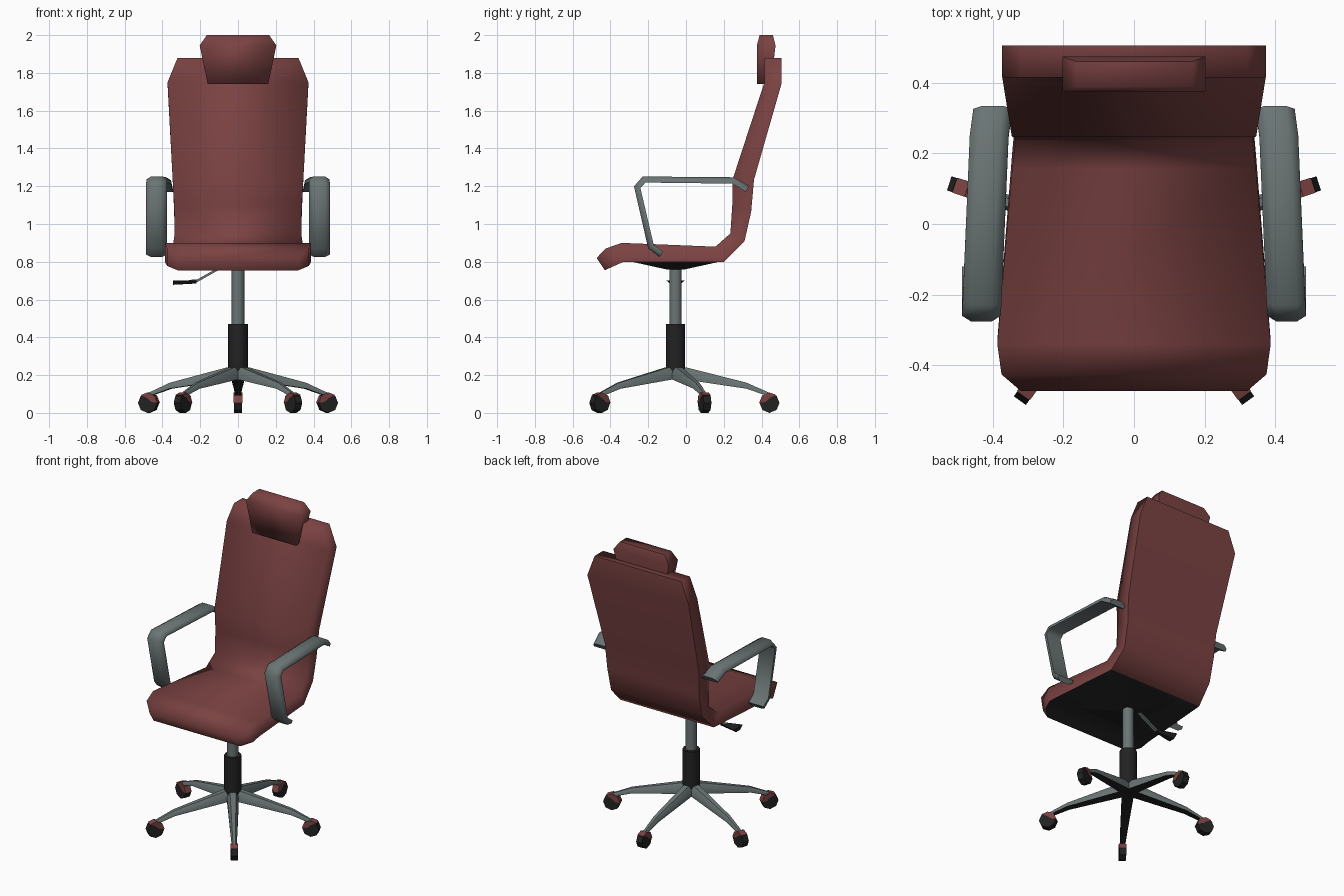
import bpy, bmesh, math
from mathutils import Vector, Matrix

if "Cube" in bpy.data.objects:
    bpy.data.objects.remove(bpy.data.objects["Cube"])


def material(name, rgb):
    m = bpy.data.materials.new(name)
    m.diffuse_color = (*rgb, 1)
    m.use_nodes = True
    m.node_tree.nodes["Principled BSDF"].inputs["Base Color"].default_value = m.diffuse_color
    return m


RED = material("red leather", (0.20, 0.055, 0.055))
GREY = material("grey metal", (0.145, 0.175, 0.175))
BLACK = material("black plastic", (0.016, 0.016, 0.016))
CY = -0.055  # y of the column axis


def loft(name, rings, mats, smooth=180, sharp=None, pick=None):
    """Skin closed rings, cap both ends; sharp(i) marks lengthwise edges, pick(face) gives a slot."""
    bm = bmesh.new()
    vs = [[bm.verts.new(p) for p in r] for r in rings]
    n = len(vs[0])
    for a, b in zip(vs, vs[1:]):
        for i in range(n):
            j = (i + 1) % n
            bm.faces.new((a[i], a[j], b[j], b[i]))
    bm.faces.new(vs[0])
    bm.faces.new(vs[-1])
    bmesh.ops.recalc_face_normals(bm, faces=bm.faces)
    bm.normal_update()
    for f in bm.faces:
        f.smooth = smooth > 0
        if pick:
            f.material_index = pick(f)
    back = {v for r in vs for i, v in enumerate(r) if sharp and i in sharp}
    for e in bm.edges:
        if e.calc_face_angle(0) > math.radians(smooth):
            e.smooth = False
        # crease around the rear panel
        if e.verts[0] in back and e.verts[1] in back and e.calc_face_angle(0) > 0.8:
            e.smooth = False
    me = bpy.data.meshes.new(name)
    bm.to_mesh(me)
    bm.free()
    for m in mats:
        me.materials.append(m)
    ob = bpy.data.objects.new(name, me)
    bpy.context.collection.objects.link(ob)
    return ob


def cylinder(name, r, z0, z1, mat, n=10):
    ring = [(r * math.cos(k * math.tau / n), CY + r * math.sin(k * math.tau / n)) for k in range(n)]
    return loft(name, [[(x, y, z) for x, y in ring] for z in (z0, z1)], [mat], 50)


# Seat and backrest: one bent cushion (front y, z, rear y, z, half width)
shell = [(-.473, .82, -.43, .755, .32), (-.426, .87, -.38, .778, .375),
         (-.34, .90, -.33, .80, .387), (.156, .88, .20, .80, .345),
         (.235, .95, .31, .91, .335), (.245, 1.10, .345, 1.065, .338),
         (.248, 1.24, .36, 1.235, .346), (.415, 1.75, .505, 1.74, .373),
         (.415, 1.88, .505, 1.88, .32)]
loft("seat_and_back",
     [[(-w, y, z), (w, y, z), (w, b, c), (-w, b, c)] for y, z, b, c, w in shell],
     [RED, BLACK], sharp=(2, 3),
     pick=lambda f: int(f.normal.z < -0.85))

# Headrest: tapered pad (z, front y, rear y, half width)
head = [(1.74, .377, .45, .16), (1.945, .375, .474, .203), (2.0, .39, .46, .165)]
loft("headrest",
     [[(-w, y, z), (w, y, z), (w, b, z), (-w, b, z)] for z, y, b, w in head],
     [RED], sharp=(2, 3))

# Armrests: flat rounded bar swept along a bent path (y, z, centre x)
path = [(-.13, .84, .432), (-.185, .88, .432), (-.258, 1.195, .432),
        (-.222, 1.235, .43), (.25, 1.23, .41), (.325, 1.185, .40)]
section = [(-.055, -.017), (.055, -.017), (.055, .002), (.03, .018), (-.03, .018), (-.055, .002)]
for side, sx in (("left", -1), ("right", 1)):
    rings = []
    for i, (y, z, xc) in enumerate(path):
        p = Vector((y, z))
        a = Vector(path[max(i - 1, 0)][:2])
        b = Vector(path[min(i + 1, len(path) - 1)][:2])
        d = ((p - a).normalized() + (b - p).normalized()).normalized()
        nrm = Vector((-d.y, d.x))
        rings.append([(sx * (xc + u), y + nrm.x * v, z + nrm.y * v) for u, v in section])
    loft(side + "_armrest", rings, [GREY], 80)

# Tilt plate under the seat
loft("tilt_plate",
     [[(-a, CY - b, z), (a, CY - b, z), (a, CY + b, z), (-a, CY + b, z)]
      for a, b, z in ((.20, .24, .802), (.05, .05, .76))], [BLACK], 0)

# Gas lift column
cylinder("lift_sleeve", .053, .22, .47, BLACK)
cylinder("lift_rod", .034, .46, .775, GREY)

# Height lever and its flared paddle
lever = [(-.05, .785), (-.11, .752), (-.215, .693), (-.26, .69)]
loft("lever_rod", [[(x, CY - .01, z), (x, CY + .01, z), (x, CY + .01, z + .014), (x, CY - .01, z + .014)]
                   for x, z in lever], [GREY], 0)
loft("lever_paddle",
     [[(x, CY - w, z + .012), (x, CY + w, z + .012), (x, CY + w * .4, z - t), (x, CY - w * .4, z - t)]
      for x, w, z, t in ((-.22, .012, .688, .003), (-.345, .05, .69, .012))], [BLACK], 0)

# Five legs, wheels and wheel covers: (radius, top z, bottom z, half width)
leg = [(0, .25, .18, .035), (.06, .24, .175, .035), (.375, .16, .128, .022), (.50, .105, .085, .014)]
R, WR = .497, .053


def disc(angles, radius, half, extra=()):
    pts = [(R + radius * math.cos(math.radians(a)), WR + radius * math.sin(math.radians(a)))
           for a in angles] + list(extra)
    return [[(x, s * half, z) for x, z in pts] for s in (-1, 1)]


for k in range(5):
    turn = Matrix.Translation((0, CY, 0)) @ Matrix.Rotation(math.radians(90 + 72 * k), 4, 'Z')
    parts = [
        loft(f"leg_{k + 1}",
             [[(r, -w, b), (r, w, b), (r, w, (t + b) / 2), (r, w * .5, t), (r, -w * .5, t), (r, -w, (t + b) / 2)]
              for r, t, b, w in leg],
             [GREY, BLACK], 50, pick=lambda f: int(f.normal.z < -0.6)),
        loft(f"wheel_{k + 1}", disc(range(0, 360, 45), WR, .021), [BLACK], 0),
        loft(f"wheel_cover_{k + 1}",
             disc((50, 90, 135, 180), WR + .002, .0225, [(R - .02, WR + .005), (R, WR + .025)]), [RED], 0),
    ]
    for ob in parts:
        ob.data.transform(turn)
